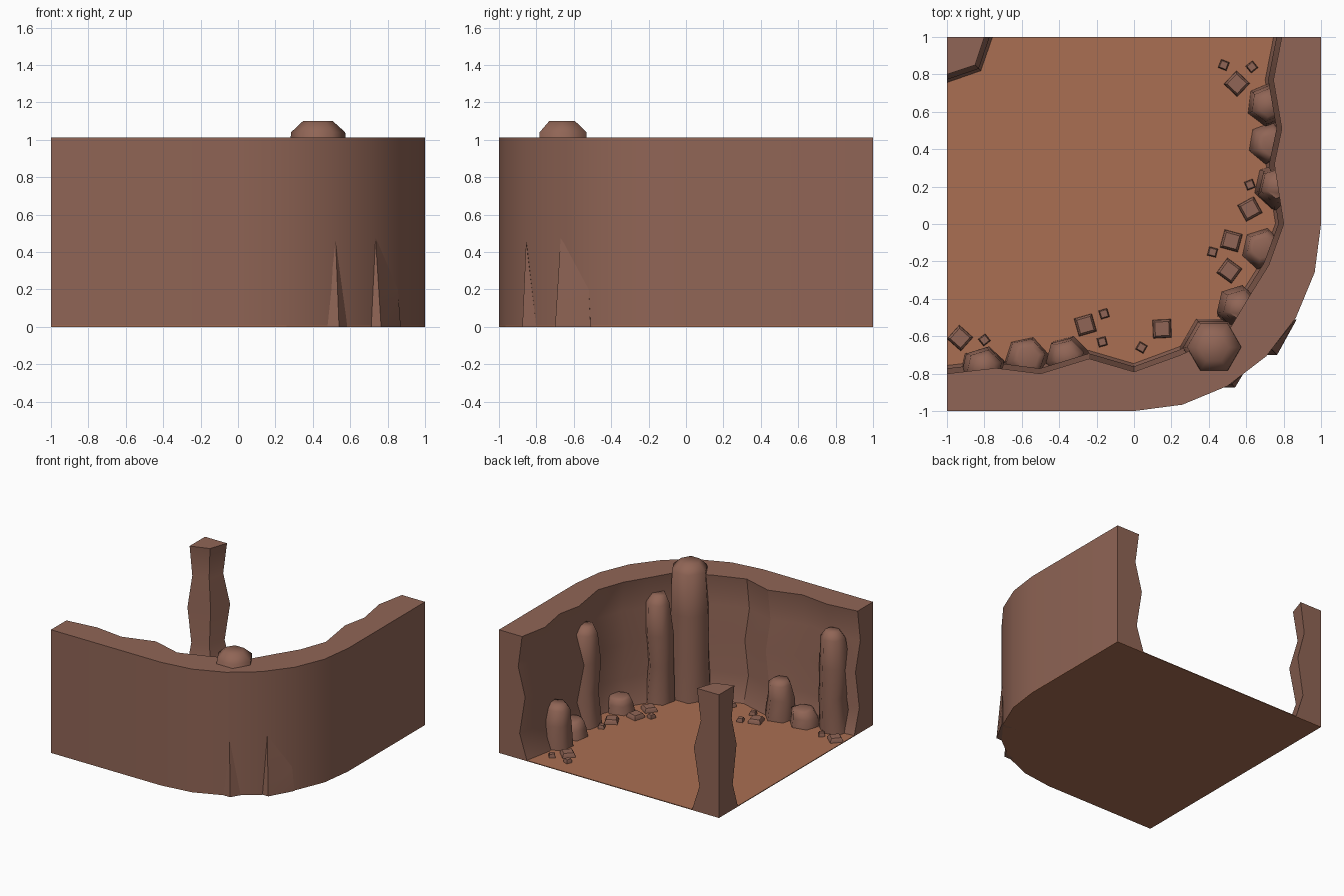
import bpy, bmesh, math, random
from mathutils import Vector

random.seed(4)
cube = bpy.data.objects.get("Cube")
if cube:
    bpy.data.objects.remove(cube)


def material(name, rgb):
    m = bpy.data.materials.new(name)
    m.use_nodes = True
    m.diffuse_color = (*rgb, 1)
    bsdf = m.node_tree.nodes["Principled BSDF"]
    bsdf.inputs["Base Color"].default_value = (*rgb, 1)
    bsdf.inputs["Roughness"].default_value = 0.9
    return m


STONE = material("brown stone", (0.28, 0.13, 0.092))
EARTH = material("orange earth", (0.40, 0.158, 0.085))


def finish(name, bm, mat, angle):
    bmesh.ops.recalc_face_normals(bm, faces=bm.faces)
    mesh = bpy.data.meshes.new(name)
    bm.to_mesh(mesh)
    bm.free()
    mesh.materials.append(mat)
    ob = bpy.data.objects.new(name, mesh)
    bpy.context.collection.objects.link(ob)
    if angle:
        bpy.ops.object.select_all(action='DESELECT')
        ob.select_set(True)
        bpy.context.view_layer.objects.active = ob
        bpy.ops.object.shade_smooth_by_angle(angle=math.radians(angle))
    return ob


# Rounded outline shared by the floor and the wall
arc = [(math.cos(a), -math.sin(a)) for a in (math.radians(15 * i) for i in range(7))]
outer = [(1, 1)] + arc + [(-1, -1)]

# Floor slab
bm = bmesh.new()
rings = [[bm.verts.new((x, y, z)) for x, y in outer + [(-1, 1)]] for z in (0, 0.006)]
for ring in rings:
    bm.faces.new(ring)
for i in range(len(rings[0])):
    bm.faces.new((rings[0][i - 1], rings[0][i], rings[1][i], rings[1][i - 1]))
finish("floor", bm, EARTH, 0)

# Height and bulge into the room for each course of the inner wall face
COURSES = [(0.002, 0.045), (0.21, -0.022), (0.52, 0.028), (0.757, -0.035), (1.012, 0)]


def rough_wall(name, outside, inside, first_dir, last_dir):
    """Solid with a plain outer side and a wavy inner side."""
    pts = [Vector(p) for p in inside]
    dirs = [Vector(first_dir)]
    for a, b in zip(pts, pts[2:]):
        t = (b - a).normalized()
        dirs.append(Vector((t.y, -t.x)))
    dirs.append(Vector(last_dir))
    bm = bmesh.new()
    inner = [[bm.verts.new((*(p + d * bulge), z)) for p, d in zip(pts, dirs)]
             for z, bulge in COURSES]
    low, top = [[bm.verts.new((x, y, z)) for x, y in outside]
                for z in (COURSES[0][0], COURSES[-1][0])]
    for a, b in zip(inner, inner[1:]):
        for i in range(len(pts) - 1):
            bm.faces.new((a[i], a[i + 1], b[i + 1], b[i]))
    for i in range(len(low) - 1):
        bm.faces.new((low[i], low[i + 1], top[i + 1], top[i]))
    bm.faces.new(top + inner[-1][::-1])
    bm.faces.new(low + inner[0][::-1])
    for end in (0, -1):
        column = [row[end] for row in inner]
        if len(outside) > 1 or end == 0:
            bm.faces.new([low[end]] + column + [top[end]])
        else:
            bm.faces.new([top[end]] + column[::-1] + [low[end]])
    finish(name, bm, STONE, 30)


rough_wall("cave_wall", outer,
           [(0.79, 1), (0.745, 0.77), (0.79, 0.51), (0.75, 0.32), (0.8, 0),
            (0.72, -0.22), (0.62, -0.38), (0.5, -0.58), (0.25, -0.7), (0, -0.79),
            (-0.24, -0.72), (-0.5, -0.8), (-0.74, -0.77), (-1, -0.8)],
           (-1, 0), (0, 1))
rough_wall("corner_pillar", [(-1, 1)], [(-1, 0.8), (-0.85, 0.85), (-0.8, 1)],
           (0, -1), (1, 0))


def rock(name, x, y, rows, sides=6, turn=0.0, jitter=0.0, angle=65):
    """Stacked rings of (height, radius) closed by flat ends."""
    bm = bmesh.new()
    rings = []
    for z, r in rows:
        ox, oy = (random.uniform(-jitter, jitter) for _ in range(2))
        rings.append([bm.verts.new((x + ox + r * math.cos(turn + math.tau * i / sides),
                                    y + oy + r * math.sin(turn + math.tau * i / sides), z))
                      for i in range(sides)])
    for a, b in zip(rings, rings[1:]):
        for i in range(sides):
            bm.faces.new((a[i - 1], a[i], b[i], b[i - 1]))
    bm.faces.new(rings[0])
    bm.faces.new(rings[-1])
    finish(name, bm, STONE, angle)


# Tall stone columns along the wall
rock("corner_column", 0.425, -0.66,
     [(0.003, 0.18), (0.35, 0.165), (0.7, 0.16), (1.04, 0.145), (1.1, 0.08)], jitter=0.004)
for name, x, y, r, h in [("right_column", 0.56, -0.45, 0.11, 0.87),
                         ("side_column", 0.77, 0.2, 0.115, 0.81),
                         ("front_column", -0.81, -0.77, 0.115, 0.82)]:
    rock(name, x, y, [(0.003, r * 1.1), (h * 0.35, r * 0.95), (h * 0.65, r * 1.05),
                      (h * 0.93, r * 0.85), (h, r * 0.5)], turn=0.3, jitter=0.012)

# Low boulders at the foot of the wall
for i, (x, y, r, h) in enumerate([(0.72, 0.64, 0.12, 0.35), (0.73, 0.43, 0.115, 0.14),
                                  (0.69, -0.13, 0.115, 0.13), (-0.36, -0.71, 0.12, 0.32),
                                  (-0.57, -0.72, 0.12, 0.14)]):
    rock(f"boulder_{i + 1}", x, y, [(0.003, r), (h * 0.55, r * 0.9), (h * 0.9, r * 0.75),
                                    (h, r * 0.5)], turn=0.4 + i, jitter=0.008)

# Loose stones scattered on the floor
big = [(0.55, 0.75), (0.62, 0.08), (0.52, -0.09), (0.51, -0.25),
       (-0.26, -0.54), (0.15, -0.56), (-0.93, -0.61)]
small = [(0.48, 0.85), (0.63, 0.84), (0.62, 0.21), (0.42, -0.15), (-0.16, -0.48),
         (-0.17, -0.63), (0.04, -0.66), (-0.8, -0.62)]
for label, spots, r, h in (("large", big, 0.07, 0.04), ("small", small, 0.034, 0.035)):
    for i, (x, y) in enumerate(spots):
        rock(f"{label}_stone_{i + 1}", x, y, [(0.003, r), (h * 0.6, r * 0.95), (h, r * 0.75)],
             sides=4, turn=random.uniform(0, math.pi / 2), angle=35)


# Pointed rocks leaning against the outside of the wall
def shard(name, points):
    bm = bmesh.new()
    verts = [bm.verts.new(p) for p in points]
    bmesh.ops.convex_hull(bm, input=verts)
    finish(name, bm, STONE, 20)


shard("wide_shard", [(0.71, -0.7, 0), (0.765, -0.7, 0), (0.87, -0.51, 0),
                     (0.855, -0.52, 0.2), (0.735, -0.67, 0.48), (0.7, -0.5, 0)])
shard("narrow_shard", [(0.47, -0.875, 0), (0.54, -0.875, 0), (0.585, -0.8, 0),
                       (0.522, -0.855, 0.46), (0.5, -0.78, 0)])
